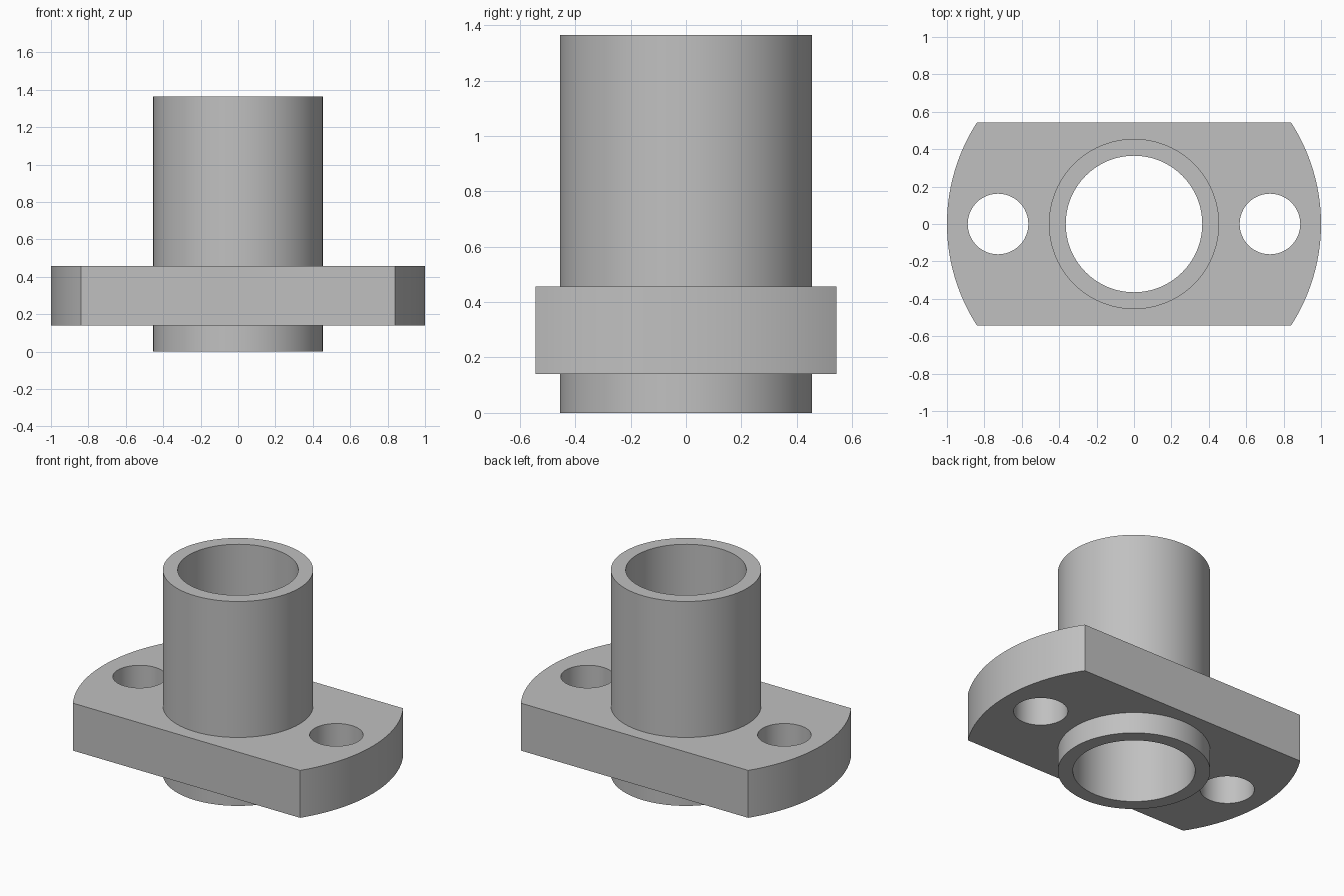
import bpy
import math

if "Cube" in bpy.data.objects:
    bpy.data.objects.remove(bpy.data.objects["Cube"], do_unlink=True)

# Main dimensions
HEIGHT = 1.365
FLANGE_LOW, FLANGE_TOP = 0.14, 0.457
HALF_WIDTH = 0.543
TUBE_R, BORE_R = 0.455, 0.365
HOLE_R, HOLE_X = 0.162, 0.727

# Grey metal
metal = bpy.data.materials.new("grey_metal")
metal.use_nodes = True
GREY = (0.53, 0.53, 0.53, 1)
metal.diffuse_color = GREY
metal.node_tree.nodes["Principled BSDF"].inputs["Base Color"].default_value = GREY


def cylinder(name, radius, low, high, x=0, sides=96):
    bpy.ops.mesh.primitive_cylinder_add(
        vertices=sides, radius=radius, depth=high - low,
        location=(x, 0, (low + high) / 2))
    obj = bpy.context.object
    obj.name = name
    obj.data.materials.append(metal)
    return obj


def combine(target, tool, operation):
    """Apply a boolean and discard the tool."""
    mod = target.modifiers.new(operation.lower(), "BOOLEAN")
    mod.operation, mod.solver, mod.object = operation, "EXACT", tool
    bpy.context.view_layer.objects.active = target
    bpy.ops.object.modifier_apply(modifier=mod.name)
    bpy.data.objects.remove(tool, do_unlink=True)


# Round flange trimmed to two flat sides
flange = cylinder("flanged_bushing", 1, FLANGE_LOW, FLANGE_TOP, sides=128)
bpy.ops.mesh.primitive_cube_add(size=2)
trim = bpy.context.object
trim.scale = (2, HALF_WIDTH, 2)
bpy.context.view_layer.update()
combine(flange, trim, "INTERSECT")

# Tube passing through the flange, then its bore
combine(flange, cylinder("tube", TUBE_R, 0, HEIGHT), "UNION")
combine(flange, cylinder("bore", BORE_R, -1, HEIGHT + 1), "DIFFERENCE")

# Bolt holes on either side
for side in (-1, 1):
    hole = cylinder("bolt_hole", HOLE_R, -1, 1, side * HOLE_X, 64)
    combine(flange, hole, "DIFFERENCE")

# One material, smooth curves and crisp rims
flange.data.materials.clear()
flange.data.materials.append(metal)
for face in flange.data.polygons:
    face.material_index = 0
bpy.ops.object.select_all(action="DESELECT")
flange.select_set(True)
bpy.context.view_layer.objects.active = flange
bpy.ops.object.shade_smooth_by_angle(angle=math.radians(30))
